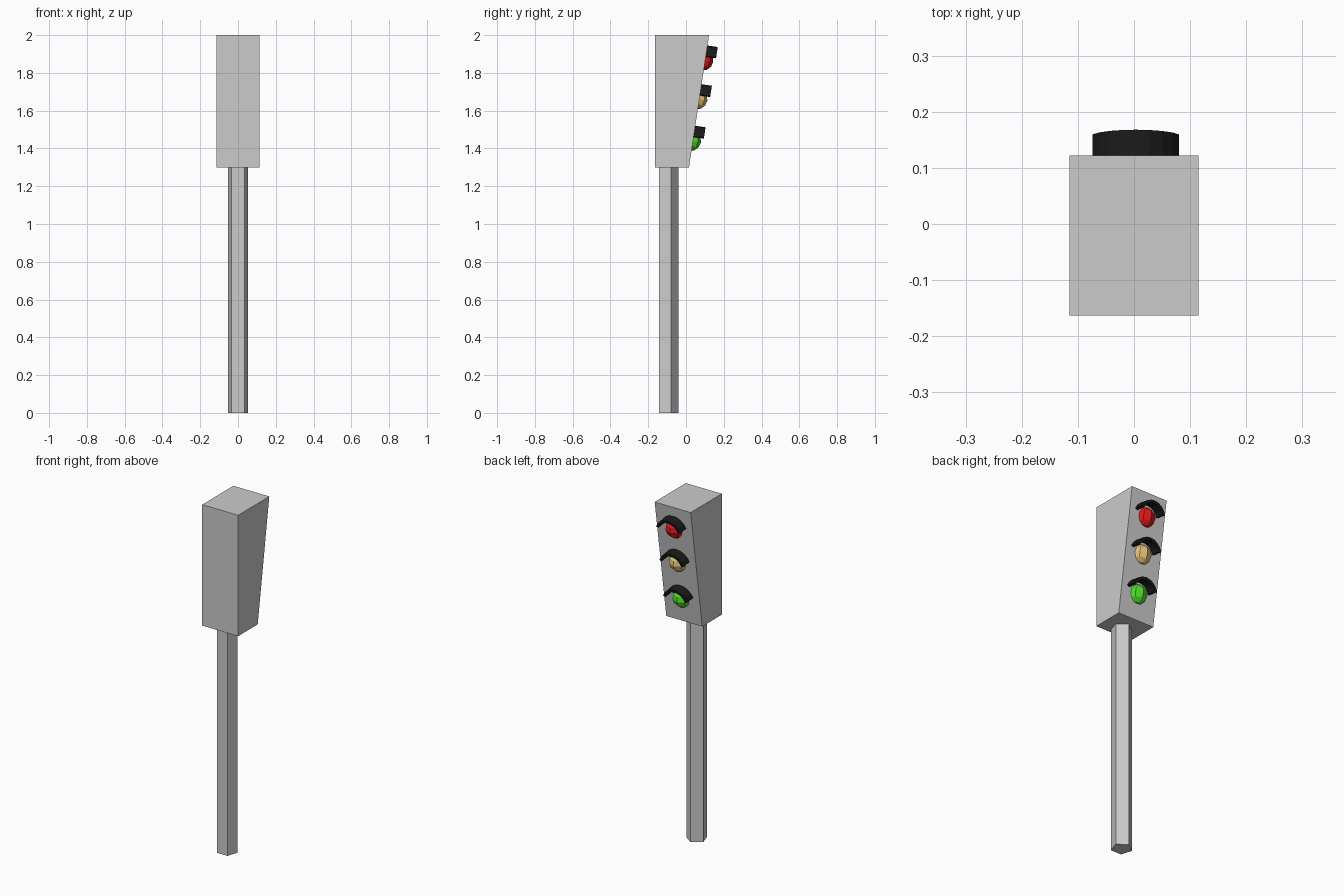
import bpy, bmesh, math
from mathutils import Matrix

if "Cube" in bpy.data.objects:
    bpy.data.objects.remove(bpy.data.objects["Cube"])

FACE_BOTTOM, FACE_TOP = 0.016, 0.122      # y of the sloping lamp face
Z0, Z1 = 1.30, 2.0
SLOPE = (FACE_TOP - FACE_BOTTOM) / (Z1 - Z0)
TILT = math.atan(SLOPE)


def material(name, rgb):
    m = bpy.data.materials.new(name)
    m.diffuse_color = (*rgb, 1)
    m.use_nodes = True
    m.node_tree.nodes["Principled BSDF"].inputs["Base Color"].default_value = m.diffuse_color
    return m


def finish(bm, name, mat=None, matrix=None):
    bmesh.ops.recalc_face_normals(bm, faces=bm.faces)
    me = bpy.data.meshes.new(name)
    bm.to_mesh(me)
    bm.free()
    ob = bpy.data.objects.new(name, me)
    bpy.context.collection.objects.link(ob)
    if mat:
        me.materials.append(mat)
    if matrix:
        ob.matrix_world = matrix
    return ob


def extrude(outline, vec, name, mat=None, matrix=None):
    """Close an outline and push it along vec into a solid."""
    bm = bmesh.new()
    face = bm.faces.new([bm.verts.new(p) for p in outline])
    new = bmesh.ops.extrude_face_region(bm, geom=[face])["geom"]
    bmesh.ops.translate(bm, vec=vec,
                        verts=[v for v in new if isinstance(v, bmesh.types.BMVert)])
    return finish(bm, name, mat, matrix)


# Five-sided pole, one edge toward the lamps
pole = [(0.057 * math.cos(math.radians(90 + 72 * i)),
         -0.098 + 0.057 * math.sin(math.radians(90 + 72 * i)), 0) for i in range(5)]
extrude(pole, (0, 0, Z0), "pole")

# Wedge housing, side profile extruded across x
side = [(-0.163, Z0), (FACE_BOTTOM, Z0), (FACE_TOP, Z1), (-0.163, Z1)]
extrude([(-0.115, y, z) for y, z in side], (0.23, 0, 0), "housing")

# Lamps and arched visors, square to the sloping face
black = material("visor_black", (0.01, 0.01, 0.01))
lamps = [("red", 1.865, (0.75, 0.01, 0.01)),
         ("amber", 1.66, (0.8, 0.55, 0.18)),
         ("green", 1.44, (0.08, 0.75, 0.02))]
ARC = [math.radians(18 + 144 * i / 8) for i in range(9)]
for name, z, rgb in lamps:
    place = (Matrix.Translation((0.003, FACE_BOTTOM + SLOPE * (z - Z0), z))
             @ Matrix.Rotation(-TILT, 4, 'X'))
    bm = bmesh.new()
    bmesh.ops.create_uvsphere(bm, u_segments=8, v_segments=6, radius=0.055)
    finish(bm, name + "_lamp", material(name, rgb),
           place @ Matrix.Translation((0, -0.012, 0)))

    arch = [(0.081 * math.cos(a), -0.008, 0.081 * math.sin(a)) for a in ARC]
    arch += [(0.066 * math.cos(a), -0.008, 0.066 * math.sin(a)) for a in reversed(ARC)]
    extrude(arch, (0, 0.063, 0), name + "_visor", black, place)
